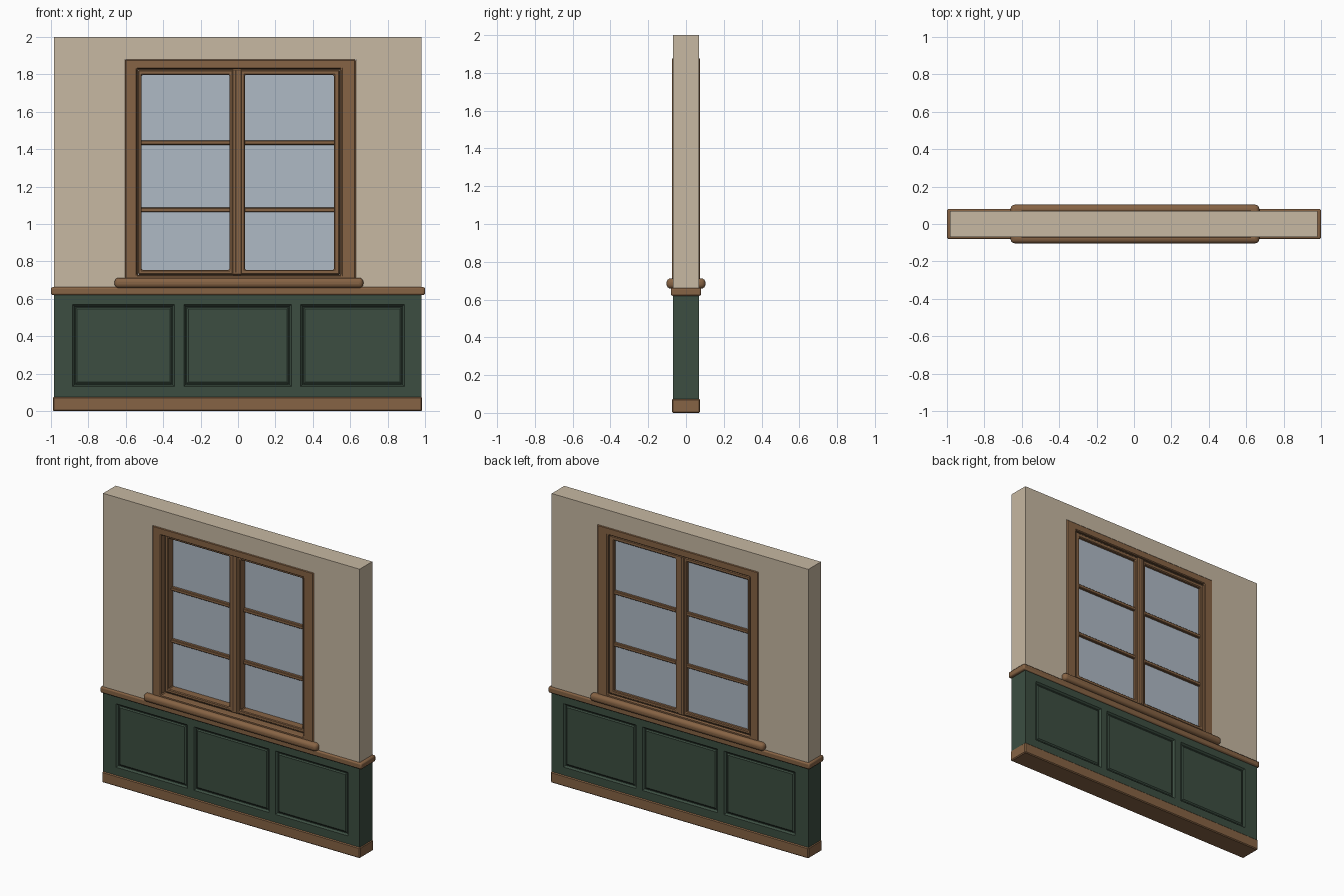
import bpy, bmesh

if "Cube" in bpy.data.objects:
    bpy.data.objects.remove(bpy.data.objects["Cube"], do_unlink=True)


def material(name, rgb):
    m = bpy.data.materials.new(name)
    m.use_nodes = True
    m.diffuse_color = (*rgb, 1)
    m.node_tree.nodes["Principled BSDF"].inputs["Base Color"].default_value = (*rgb, 1)
    return m


PLASTER = material("cream plaster", (0.57, 0.48, 0.36))
WOOD = material("brown wood", (0.24, 0.125, 0.058))
DARK_WOOD = material("dark wood joint", (0.07, 0.04, 0.022))
GREEN = material("green paint", (0.045, 0.076, 0.053))
DARK_GREEN = material("dark green groove", (0.03, 0.05, 0.036))
GLASS = material("blue grey glass", (0.43, 0.49, 0.56))


def finish(name, bm, mats, bevel=0, segments=1):
    """Turn a bmesh into an object with optional edge bevel."""
    mesh = bpy.data.meshes.new(name)
    bm.to_mesh(mesh)
    bm.free()
    obj = bpy.data.objects.new(name, mesh)
    bpy.context.scene.collection.objects.link(obj)
    for m in mats:
        mesh.materials.append(m)
    if bevel:
        mod = obj.modifiers.new("bevel", "BEVEL")
        mod.width = bevel
        mod.segments = segments
    if segments > 1:
        bpy.context.view_layer.objects.active = obj
        obj.select_set(True)
        bpy.ops.object.shade_smooth_by_angle()
        obj.select_set(False)
    return obj


def box(name, x, y, z, mat, bevel=0, segments=1):
    """Box from (low, high) ranges."""
    bm = bmesh.new()
    for v in bmesh.ops.create_cube(bm, size=1)["verts"]:
        v.co = [r[0] if c < 0 else r[1] for c, r in zip(v.co, (x, y, z))]
    return finish(name, bm, [mat], bevel, segments)


def ring(name, outer, inner, y, mat, bevel=0):
    """Rectangular frame; outer and inner are (x0, x1, z0, z1)."""
    bm = bmesh.new()

    def loop(r, depth):
        x0, x1, z0, z1 = r
        return [bm.verts.new((a, depth, b))
                for a, b in ((x0, z0), (x1, z0), (x1, z1), (x0, z1))]

    loops = [loop(outer, y[0]), loop(inner, y[0]), loop(inner, y[1]), loop(outer, y[1])]
    for k in range(4):
        a, b = loops[k], loops[(k + 1) % 4]
        for i in range(4):
            j = (i + 1) % 4
            bm.faces.new((a[i], a[j], b[j], b[i]))
    bmesh.ops.recalc_face_normals(bm, faces=bm.faces)
    return finish(name, bm, [mat], bevel)


LEFT, RIGHT = -0.985, 0.98
OPENING = (-0.605, 0.63, 0.69, 1.88)
CASING_IN = (-0.54, 0.55, 0.725, 1.83)

# Upper wall with the window opening
ring("plaster_wall", (LEFT, RIGHT, 0.64, 2.0), OPENING, (-0.069, 0.069), PLASTER)

# Window casing, with a dark joint line behind its inner edge
ring("window_casing", OPENING, CASING_IN, (-0.073, 0.073), WOOD, 0.006)
x0, x1, z0, z1 = CASING_IN
ring("casing_joint", (x0 - 0.01, x1 + 0.01, z0 - 0.01, z1 + 0.01),
     (x0 + 0.006, x1 - 0.006, z0 + 0.006, z1 - 0.006), (-0.025, 0.055), DARK_WOOD)

# Two sashes with glass and glazing bars
SASH_Y = (-0.03, 0.06)
for side, outer, pane in (
        ("right", (-0.534, -0.025, 0.731, 1.824), (-0.515, -0.046, 0.755, 1.797)),
        ("left", (0.012, 0.544, 0.731, 1.824), (0.038, 0.512, 0.755, 1.797))):
    ring(side + "_sash", outer, pane, SASH_Y, WOOD, 0.005)
    box(side + "_glass", (pane[0] - 0.005, pane[1] + 0.005), (0.025, 0.04),
        (pane[2] - 0.005, pane[3] + 0.005), GLASS)
    for i, z in enumerate((1.075, 1.435)):
        box(f"{side}_glazing_bar_{i + 1}", (pane[0] - 0.004, pane[1] + 0.004),
            (0.005, 0.058), (z - 0.012, z + 0.012), WOOD, 0.004)

# Centre post with a joint line on both faces
box("centre_post", (-0.032, 0.02), (-0.036, 0.066), (0.728, 1.828), WOOD, 0.005)
for name, y in (("front", -0.036), ("back", 0.066)):
    box(name + "_post_joint", (-0.017, -0.009), (y - 0.001, y + 0.001),
        (0.74, 1.82), DARK_WOOD)

# Window sill and chair rail
box("window_sill", (-0.66, 0.67), (-0.103, 0.103), (0.658, 0.712), WOOD, 0.022, 4)
box("chair_rail", (-1.0, 1.0), (-0.08, 0.08), (0.62, 0.662), WOOD, 0.009, 2)

# Wainscot with recessed, raised-field panels on both faces
bm = bmesh.new()
columns = (LEFT, -0.885, -0.34, -0.29, 0.285, 0.335, 0.89, RIGHT)
rows = (0.03, 0.13, 0.57, 0.64)
panels = []
for s in (-1, 1):
    grid = [[bm.verts.new((x, s * 0.069, z)) for z in rows] for x in columns]
    for i in range(len(columns) - 1):
        for j in range(len(rows) - 1):
            quad = [grid[i][j], grid[i + 1][j], grid[i + 1][j + 1], grid[i][j + 1]]
            face = bm.faces.new(quad if s < 0 else quad[::-1])
            if i % 2 and j == 1:
                panels.append(face)
for x in (LEFT, RIGHT):
    quad = [bm.verts.new((x, y, z)) for y, z in
            ((-0.069, rows[0]), (0.069, rows[0]), (0.069, rows[-1]), (-0.069, rows[-1]))]
    bm.faces.new(quad if x > 0 else quad[::-1])
bm.normal_update()
bmesh.ops.inset_individual(bm, faces=panels, thickness=0.014, depth=-0.012)
groove = bmesh.ops.inset_individual(bm, faces=panels, thickness=0.008, depth=0)
for f in groove["faces"]:
    f.material_index = 1
bmesh.ops.inset_individual(bm, faces=panels, thickness=0.012, depth=0.006)
finish("wainscot", bm, [GREEN, DARK_GREEN])

# Baseboard
box("baseboard", (-0.99, 0.985), (-0.075, 0.075), (0.0, 0.075), WOOD, 0.006)
